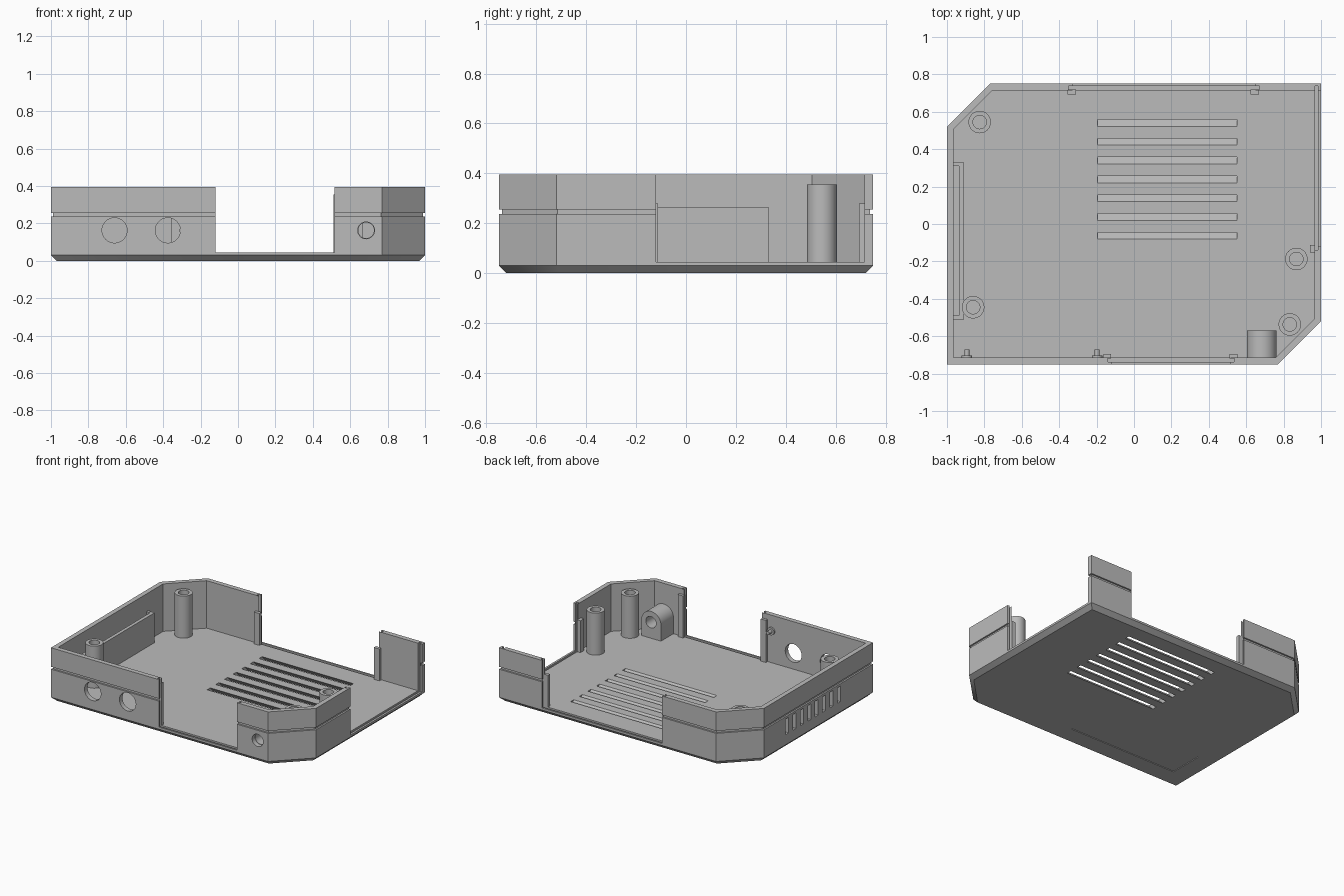
import bpy, bmesh, math
from mathutils import Matrix, Vector

if "Cube" in bpy.data.objects:
    bpy.data.objects.remove(bpy.data.objects["Cube"])

WALL, FLOOR, TOP = 0.035, 0.045, 0.395

grey = bpy.data.materials.new("plain grey")
grey.diffuse_color = (0.5, 0.5, 0.5, 1)
grey.use_nodes = True
grey.node_tree.nodes["Principled BSDF"].inputs["Base Color"].default_value = grey.diffuse_color


def finish(name, bm, smooth=False):
    bmesh.ops.recalc_face_normals(bm, faces=bm.faces)
    mesh = bpy.data.meshes.new(name)
    bm.to_mesh(mesh)
    bm.free()
    mesh.materials.append(grey)
    ob = bpy.data.objects.new(name, mesh)
    bpy.context.collection.objects.link(ob)
    if smooth:
        smooth_sharp(ob)
    return ob


def smooth_sharp(ob):
    bpy.ops.object.select_all(action='DESELECT')
    ob.select_set(True)
    bpy.context.view_layer.objects.active = ob
    bpy.ops.object.shade_smooth_by_angle(angle=math.radians(35))


def loft(name, loops, smooth=False):
    """Skin through matching loops of points and cap both ends."""
    bm = bmesh.new()
    rings = [[bm.verts.new(p) for p in loop] for loop in loops]
    n = len(rings[0])
    for a, b in zip(rings, rings[1:]):
        for i in range(n):
            j = (i + 1) % n
            bm.faces.new((a[i], a[j], b[j], b[i]))
    bm.faces.new(rings[0])
    bm.faces.new(rings[-1])
    return finish(name, bm, smooth)


def box(name, x0, x1, y0, y1, z0, z1, lean=0):
    """Box whose bottom may be shifted along y by lean."""
    def rect(z, s):
        return [(x0, y0 + s, z), (x1, y0 + s, z), (x1, y1 + s, z), (x0, y1 + s, z)]
    return loft(name, [rect(z0, lean), rect(z1, 0)])


def rod(name, r, x, z, y0, y1, n=32):
    """Round bar along y."""
    def ring(y):
        return [(x + r * math.cos(2 * math.pi * i / n), y,
                 z + r * math.sin(2 * math.pi * i / n)) for i in range(n)]
    return loft(name, [ring(y0), ring(y1)], True)


def cut(ob, cutters):
    for c in cutters:
        m = ob.modifiers.new("cut", 'BOOLEAN')
        m.operation, m.solver, m.object = 'DIFFERENCE', 'EXACT', c
        bpy.context.view_layer.objects.active = ob
        bpy.ops.object.modifier_apply(modifier=m.name)
    for c in cutters:
        bpy.data.objects.remove(c)


def outline(d, z):
    """Case footprint with two clipped corners, inset by d."""
    x, y, k = 1 - d, 0.75 - d, 1.52 - d * math.sqrt(2)
    return [(-x, -y, z), (k - y, -y, z), (x, x - k, z),
            (x, y, z), (y - k, y, z), (-x, k - x, z)]


# Tray: chamfered base, outer seam groove, hollow inside
case = loft("case", [outline(d, z) for d, z in (
    (0.03, 0), (0, 0.03), (0, 0.237), (0.012, 0.237), (0.012, 0.255),
    (0, 0.255), (0, TOP), (WALL, TOP), (WALL, FLOOR))])

cutters = [
    # wall openings: front, back, right
    box("cutter", -0.12, 0.515, -0.8, -0.712, FLOOR, 0.6),
    box("cutter", -0.33, 0.65, 0.712, 0.8, FLOOR, 0.6),
    box("cutter", 0.962, 1.1, -0.12, 0.715, FLOOR, 0.6),
    # panel grooves around the openings
    box("cutter", -0.14, 0.535, -0.737, -0.717, 0.033, 0.6),
    box("cutter", -0.35, 0.67, 0.717, 0.737, 0.033, 0.6),
    box("cutter", 0.967, 0.985, -0.14, 0.737, 0.033, 0.6),
    # shallow recess underneath
    box("cutter", -0.84, 0.05, -0.59, -0.33, -0.1, 0.005),
    # round holes in the front wall
    rod("cutter", 0.067, -0.66, 0.163, -0.8, -0.69),
    rod("cutter", 0.067, -0.375, 0.163, -0.8, -0.69),
    rod("cutter", 0.045, 0.685, 0.163, -0.8, -0.69),
]
# slanted floor louvres
for i in range(7):
    y = 0.54 - 0.1005 * i
    s = 0.1 / 2
    cutters.append(box("cutter", -0.195, 0.55, y - 0.018 - s, y + 0.018 - s,
                       -s, FLOOR + s, 0.145))
# upright vents in the left wall
for i in range(8):
    y = 0.25 - 0.086 * i
    cutters.append(box("cutter", -1.1, -0.955, y - 0.017, y + 0.017, 0.105, 0.22))
cut(case, cutters)
smooth_sharp(case)

# Screw posts with blind holes
for i, (x, y) in enumerate(((-0.825, 0.545), (-0.86, -0.445),
                            (0.868, -0.187), (0.833, -0.537))):
    loops = []
    for r, z in ((0.06, FLOOR - 0.005), (0.06, 0.355), (0.036, 0.355), (0.036, 0.12)):
        loops.append([(x + r * math.cos(a * math.pi / 16),
                       y + r * math.sin(a * math.pi / 16), z) for a in range(32)])
    loft(f"screw_post_{i + 1}", loops, True)

# Arched socket block behind the small front hole
arch = [(0.76, FLOOR - 0.005), (0.605, FLOOR - 0.005)]
arch = [(0.683 + 0.08, FLOOR - 0.005)] + [
    (0.683 + 0.08 * math.cos(math.pi * i / 20), 0.163 + 0.08 * math.sin(math.pi * i / 20))
    for i in range(21)] + [(0.683 - 0.08, FLOOR - 0.005)]
block = loft("socket_block", [[(x, y, z) for x, z in arch] for y in (-0.716, -0.57)])
cut(block, [rod("cutter", 0.042, 0.685, 0.163, -0.8, -0.5)])
smooth_sharp(block)

# Filter holder along the vented wall
box("holder_plate", -0.935, -0.91, -0.51, 0.33, FLOOR - 0.005, 0.265)
for y in (-0.51, 0.31):
    box("holder_end", -0.967, -0.93, y, y + 0.02, FLOOR - 0.005, 0.265)

# Panel guide tabs beside the openings
for x in (-0.143, 0.532):
    box("front_tab", x - 0.021, x + 0.021, -0.718, -0.695, FLOOR - 0.005, 0.355)
for x in (-0.333, 0.645):
    box("back_tab", x - 0.022, x + 0.022, 0.693, 0.718, FLOOR - 0.005, 0.28)
box("right_tab", 0.94, 0.968, -0.153, -0.112, FLOOR - 0.005, 0.28)

# Small stepped pegs on the front wall
for x in (-0.893, -0.197):
    rod("peg_flange", 0.028, x, 0.28, -0.717, -0.703, 20)
    rod("peg_pin", 0.013, x, 0.28, -0.71, -0.67, 16)
